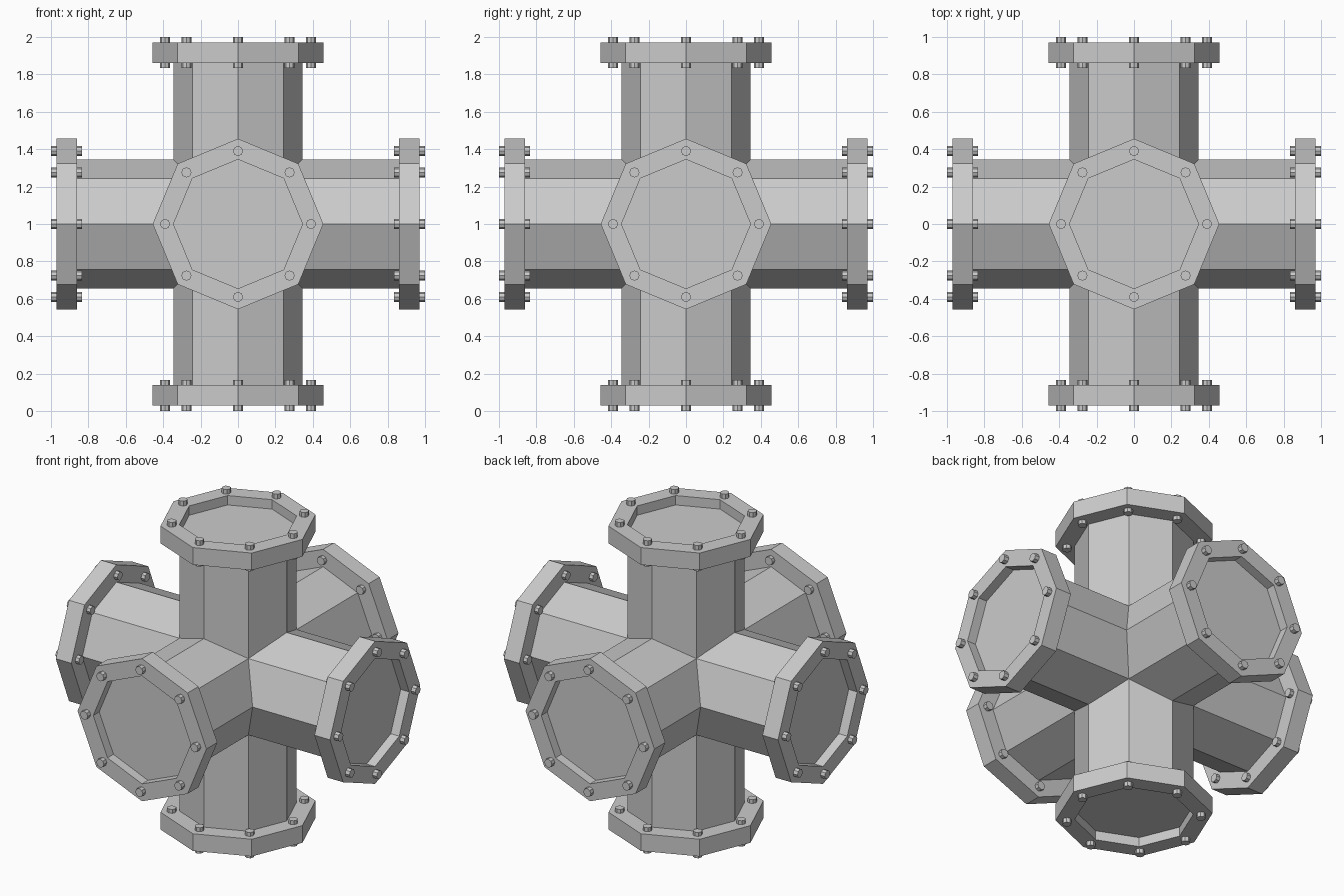
import bpy, bmesh
from math import pi, cos, sin
from mathutils import Matrix, Vector

if "Cube" in bpy.data.objects:
    bpy.data.objects.remove(bpy.data.objects["Cube"])

CENTRE = Matrix.Translation((0, 0, 1))
ARMS = {
    "top": Matrix.Identity(4),
    "bottom": Matrix.Rotation(pi, 4, 'X'),
    "front": Matrix.Rotation(pi / 2, 4, 'X'),
    "back": Matrix.Rotation(-pi / 2, 4, 'X'),
    "right": Matrix.Rotation(pi / 2, 4, 'Y'),
    "left": Matrix.Rotation(-pi / 2, 4, 'Y'),
}
PIPE_R, FLANGE_R, BOLT_R = 0.345, 0.456, 0.39


def make_object(name, bm):
    bmesh.ops.recalc_face_normals(bm, faces=bm.faces)
    mesh = bpy.data.meshes.new(name)
    bm.to_mesh(mesh)
    bm.free()
    ob = bpy.data.objects.new(name, mesh)
    bpy.context.collection.objects.link(ob)
    return ob


def ring(bm, radius, z, m):
    return [bm.verts.new(m @ Vector((radius * cos(i * pi / 4), radius * sin(i * pi / 4), z)))
            for i in range(8)]


def pipe(name, m):
    bm = bmesh.new()
    a, b = ring(bm, PIPE_R, -0.91, m), ring(bm, PIPE_R, 0.91, m)
    for i in range(8):
        j = (i + 1) % 8
        bm.faces.new((a[i], a[j], b[j], b[i]))
    bm.faces.new(a)
    bm.faces.new(b)
    return make_object(name, bm)


# Six-way pipe body: three octagonal pipes merged into one, with recessed end caps
body = pipe("pipe_body", CENTRE @ ARMS["top"])
for side in ("front", "right"):
    cutter = pipe("pipe_helper_" + side, CENTRE @ ARMS[side])
    cutter.hide_render = True
    cutter.hide_set(True)
    mod = body.modifiers.new("join_" + side, 'BOOLEAN')
    mod.operation = 'UNION'
    mod.solver = 'EXACT'
    mod.object = cutter

bpy.context.view_layer.update()
merged = bpy.data.meshes.new_from_object(
    body.evaluated_get(bpy.context.evaluated_depsgraph_get()))
body.modifiers.clear()
body.data = merged
for ob in [o for o in bpy.data.objects if o.name.startswith("pipe_helper_")]:
    bpy.data.objects.remove(ob)

for side, rot in ARMS.items():
    m = CENTRE @ rot

    # Octagonal flange ring
    bm = bmesh.new()
    loops = [ring(bm, r, z, m) for r, z in
             ((PIPE_R, 0.86), (FLANGE_R, 0.86), (FLANGE_R, 0.97), (PIPE_R, 0.97))]
    for k in range(4):
        p, q = loops[k], loops[(k + 1) % 4]
        for i in range(8):
            j = (i + 1) % 8
            bm.faces.new((p[i], p[j], q[j], q[i]))
    make_object("flange_" + side, bm)

    # Eight bolts through the flange
    bm = bmesh.new()
    for i in range(8):
        a = i * pi / 4
        bmesh.ops.create_cone(
            bm, cap_ends=True, segments=8, radius1=0.027, radius2=0.027, depth=0.165,
            matrix=m @ Matrix.Translation((BOLT_R * cos(a), BOLT_R * sin(a), 0.9175)))
    make_object("bolts_" + side, bm)
